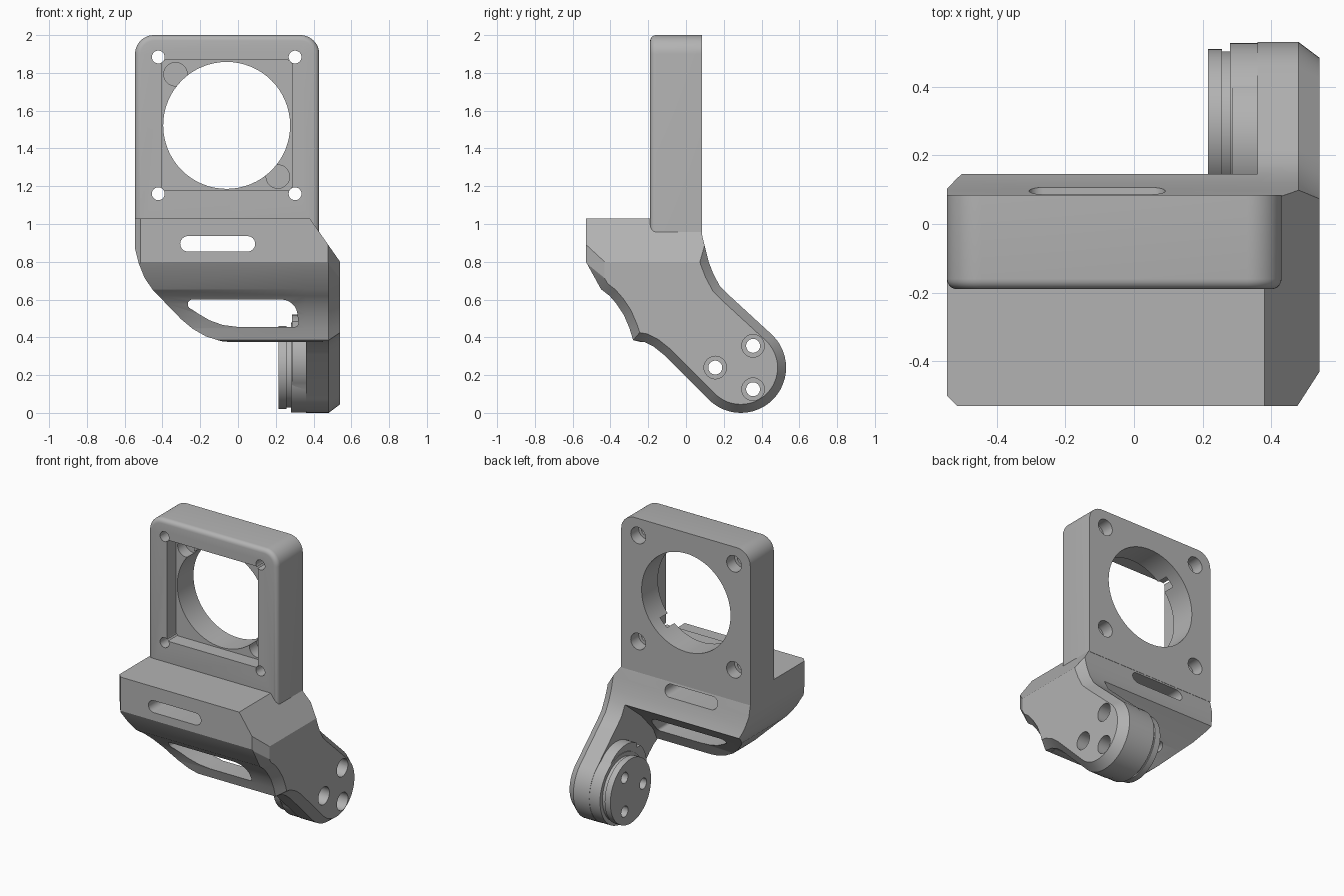
import bpy, bmesh, math
from mathutils import Vector

if "Cube" in bpy.data.objects:
    bpy.data.objects.remove(bpy.data.objects["Cube"], do_unlink=True)

grey = bpy.data.materials.new("plain grey")
grey.use_nodes = True
colour = (0.45, 0.45, 0.45, 1)
grey.diffuse_color = colour
grey.node_tree.nodes["Principled BSDF"].inputs["Base Color"].default_value = colour

PLACE = {"x": lambda u, v, t: (t, u, v),
         "y": lambda u, v, t: (u, t, v),
         "z": lambda u, v, t: (u, v, t)}


def prism(name, outline, axis, start, end, chamfer=None, fillet=0):
    """Extrude an outline along an axis; optional chamfer on the end or fillet on the start."""
    bm = bmesh.new()
    place = PLACE[axis]
    low = [bm.verts.new(place(u, v, start)) for u, v in outline]
    high = [bm.verts.new(place(u, v, end)) for u, v in outline]
    first, last = bm.faces.new(low), bm.faces.new(high)
    for i in range(len(low)):
        j = (i + 1) % len(low)
        bm.faces.new((low[i], low[j], high[j], high[i]))
    bmesh.ops.recalc_face_normals(bm, faces=bm.faces)
    if chamfer:
        inset, depth = chamfer
        bmesh.ops.inset_region(bm, faces=[last], thickness=inset, depth=depth, use_even_offset=True)
    if fillet:
        bmesh.ops.bevel(bm, geom=list(first.edges), offset=fillet, segments=5,
                        profile=0.5, affect="EDGES")
    mesh = bpy.data.meshes.new(name)
    bm.to_mesh(mesh)
    bm.free()
    mesh.materials.append(grey)
    ob = bpy.data.objects.new(name, mesh)
    bpy.context.collection.objects.link(ob)
    return ob


def arc(cx, cy, r, a, b, n=12):
    return [(cx + r * math.cos(math.radians(a + (b - a) * i / n)),
             cy + r * math.sin(math.radians(a + (b - a) * i / n))) for i in range(n + 1)]


def circle(cx, cy, r, n=40):
    return arc(cx, cy, r, 0, 360, n)[:-1]


def combine(target, other, operation):
    """Apply a boolean and remove the helper."""
    mod = target.modifiers.new("cut", "BOOLEAN")
    mod.object, mod.operation, mod.solver = other, operation, "EXACT"
    bpy.context.view_layer.update()
    bpy.context.view_layer.objects.active = target
    with bpy.context.temp_override(object=target, active_object=target):
        bpy.ops.object.modifier_apply(modifier=mod.name)
    bpy.data.objects.remove(other, do_unlink=True)


def cut(target, outline, axis, start, end):
    combine(target, prism("cutter", outline, axis, start, end), "DIFFERENCE")


# Upright mounting plate with rounded top corners and softened front
LEFT, RIGHT, BACK = -0.545, 0.43, 0.085
plate_outline = ([(LEFT, 0.95), (RIGHT, 0.95)] + arc(RIGHT - 0.1, 1.9, 0.1, 0, 90)
                 + arc(LEFT + 0.1, 1.9, 0.1, 90, 180))
plate = prism("mounting_plate", plate_outline, "y", -0.19, BACK, fillet=0.03)

# Square pocket, round opening, two locating recesses and four screw holes
CX, CZ = -0.06, 1.522
h, r = 0.345, 0.02
pocket = [p for sx, sz, a in ((1, 1, 0), (-1, 1, 90), (-1, -1, 180), (1, -1, 270))
          for p in arc(CX + sx * (h - r), CZ + sz * (h - r), r, a, a + 90, 4)]
cut(plate, pocket, "y", -0.3, -0.09)
cut(plate, circle(CX, CZ, 0.336, 64), "y", -0.3, 0.3)
for s in (-1, 1):
    cut(plate, circle(CX + s * 0.271, CZ - s * 0.271, 0.062), "y", -0.3, -0.01)
for sx in (-1, 1):
    for sz in (-1, 1):
        x, z = CX + sx * 0.362, CZ + sz * 0.362
        cut(plate, circle(x, z, 0.034, 24), "y", -0.3, 0.3)
        cut(plate, circle(x, z, 0.056, 24), "y", 0.0, 0.3)

# Side profiles of the lower body and of the arm that continues from it
front_edge = [(-0.28, 0.385), (-0.3, 0.45), (-0.33, 0.52), (-0.37, 0.58), (-0.405, 0.62),
              (-0.45, 0.655), (-0.53, 0.8), (-0.53, 1.03)]
back_edge = [(0.06, 1.03), (0.082, 0.955), (0.1, 0.88), (0.12, 0.8), (0.145, 0.735)]
underside = [(-0.03, 0.595), (-0.16, 0.455), (-0.2, 0.375), (-0.24, 0.375)]
HY, HZ = 0.29, 0.24
arm_edge = ([(0.18, 0.67), (0.22, 0.63)] + arc(HY, HZ, 0.24, 45, -135, 24)
            + [(-0.12, 0.31), (-0.17, 0.35), (-0.22, 0.375)])

body = prism("lower_body", front_edge + back_edge + underside, "x", LEFT, 0.45)
arm = prism("side_arm", front_edge + back_edge + arm_edge, "x", 0.36, 0.48, chamfer=(0.045, 0.06))
combine(body, arm, "UNION")

# Pad behind the hub, leaning up the arm
combine(body, prism("pad", circle(HY, HZ, 0.238, 48), "x", 0.28, 0.4), "UNION")
combine(body, prism("pad_top", circle(0.24, 0.295, 0.225, 48), "x", 0.285, 0.41), "UNION")

# Trim to the front outline: swept lower left side and sloping right shoulder
front_outline = [(-0.56, 1.1), (-0.56, 0.97), (-0.545, 0.87), (-0.525, 0.79), (-0.495, 0.715),
                 (-0.45, 0.65), (-0.3, 0.495), (-0.24, 0.445), (-0.17, 0.405), (-0.09, 0.38),
                 (0, 0.37), (0.2, 0.36), (0.2, -0.1), (0.6, -0.1), (0.6, 0.714), (0.331, 1.1)]
combine(body, prism("trim", front_outline, "y", -0.7, 0.7), "INTERSECT")

# Trim to the plan outline: chamfered vertical corners
plan_outline = [(-0.505, -0.54), (0.47, -0.54), (0.56, -0.4), (0.56, 0.6), (0.2, 0.6),
                (0.2, 0.16), (-0.51, 0.16), (-0.56, 0.09), (-0.56, -0.485)]
combine(body, prism("trim", plan_outline, "z", -0.2, 1.2), "INTERSECT")

# Upper slot and lower window through the body
slot = arc(0.05, 0.895, 0.041, -90, 90) + arc(-0.265, 0.895, 0.041, 90, 270)
cut(body, slot, "y", -0.7, 0.3)
window = (arc(0.23, 0.515, 0.085, 90, 10, 8) + arc(0.3, 0.475, 0.02, 0, -90, 4)
          + [(0, 0.455), (-0.08, 0.465), (-0.15, 0.49), (-0.21, 0.525)]
          + arc(-0.24, 0.575, 0.026, 225, 90, 8))
cut(body, window, "y", -0.7, 0.12)

# Stepped hub disc
hub = prism("hub_disc", circle(HY, HZ, 0.22, 48), "x", 0.215, 0.257)
combine(hub, prism("hub_step", circle(HY, HZ, 0.212, 48), "x", 0.25, 0.3), "UNION")
combine(body, hub, "UNION")

# Three counterbored hub holes
for y, z in ((0.155, 0.24), (0.355, 0.355), (0.355, 0.125)):
    cut(body, circle(y, z, 0.037, 24), "x", 0.1, 0.7)
    cut(body, circle(y, z, 0.06, 24), "x", 0.44, 0.7)

# Smooth curved surfaces while keeping edges sharp
for ob in (plate, body):
    for other in bpy.context.view_layer.objects:
        other.select_set(other == ob)
    bpy.context.view_layer.objects.active = ob
    bpy.ops.object.shade_smooth_by_angle(angle=math.radians(25))
